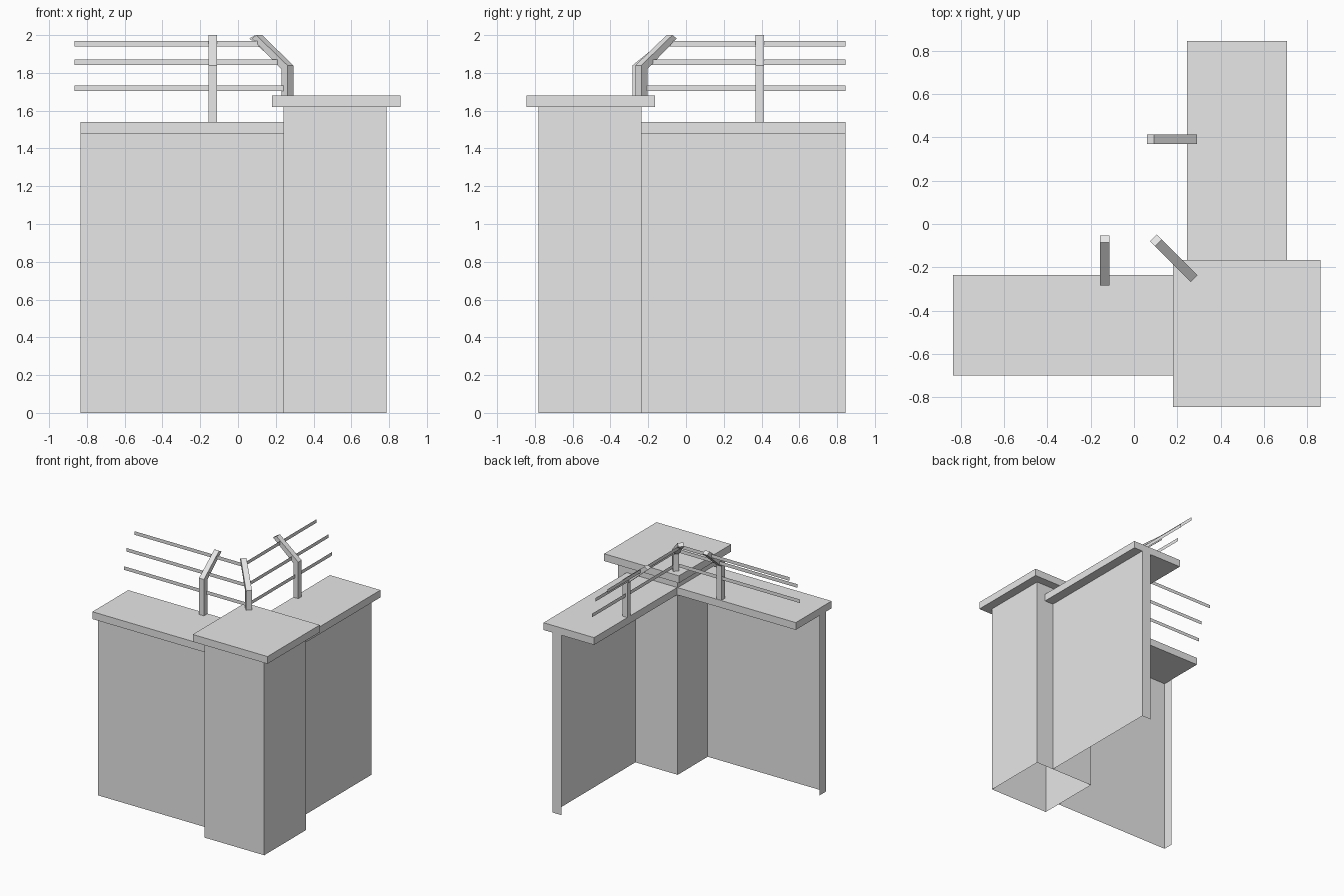
import bpy
from mathutils import Vector

cube = bpy.data.objects.get("Cube")
if cube:
    bpy.data.objects.remove(cube)

grey = bpy.data.materials.new("plain_grey")
grey.use_nodes = True
grey.diffuse_color = (0.8, 0.8, 0.8, 1)
grey.node_tree.nodes["Principled BSDF"].inputs["Base Color"].default_value = (0.8, 0.8, 0.8, 1)


def make(name, verts, faces):
    mesh = bpy.data.meshes.new(name)
    mesh.from_pydata([tuple(v) for v in verts], [], faces)
    mesh.materials.append(grey)
    obj = bpy.data.objects.new(name, mesh)
    bpy.context.collection.objects.link(obj)
    return obj


def prism(name, bottom, top, closed=True):
    """Join two matching loops of points; optionally leave the first end open."""
    n = len(bottom)
    faces = [(i, (i + 1) % n, (i + 1) % n + n, i + n) for i in range(n)]
    faces.append(tuple(range(n, 2 * n)))
    if closed:
        faces.append(tuple(reversed(range(n))))
    return make(name, bottom + top, faces)


def box(name, x, y, z, closed=True):
    loop = [(x[0], y[0]), (x[1], y[0]), (x[1], y[1]), (x[0], y[1])]
    return prism(name, [p + (z[0],) for p in loop], [p + (z[1],) for p in loop], closed)


def sheet(name, path, z0, z1):
    """Thin upright sheet following a plan path."""
    n = len(path)
    verts = [p + (z0,) for p in path] + [p + (z1,) for p in path]
    return make(name, verts, [(i, i + 1, i + 1 + n, i + n) for i in range(n - 1)])


def post(name, start, direction, base, reach):
    """Upright post whose top leans along the given direction."""
    d = Vector(direction + (0,)).normalized()
    side = Vector((-d.y, d.x, 0)) * 0.022
    profile = [(0, base), (0.045, base), (0.045, 1.82), (reach, 1.982),
               (reach - 0.032, 2.0), (0, 1.84)]
    centre = [Vector(start + (0,)) + d * u + Vector((0, 0, z)) for u, z in profile]
    return prism(name, [p + side for p in centre], [p - side for p in centre])


# Corner pillar (hollow, open below) and its cap
box("corner_pillar", (0.24, 0.785), (-0.78, -0.235), (0, 1.62), closed=False)
box("pillar_cap", (0.18, 0.86), (-0.845, -0.165), (1.62, 1.68))

# Wall sheets with a short return at their free ends
sheet("front_wall", [(-0.835, -0.54), (-0.835, -0.625), (0.24, -0.625)], 0, 1.48)
sheet("side_wall", [(0.625, -0.235), (0.625, 0.845), (0.54, 0.845)], 0, 1.48)

# Wall copings
box("front_coping", (-0.835, 0.24), (-0.70, -0.235), (1.48, 1.54))
box("side_coping", (0.245, 0.705), (-0.235, 0.845), (1.48, 1.54))

# Leaning fence posts
post("front_post", (-0.134, -0.283), (0, 1), 1.54, 0.23)
post("side_post", (0.29, 0.391), (-1, 0), 1.54, 0.23)
post("corner_post", (0.277, -0.252), (-1, 1), 1.68, 0.265)

# Flat rails bent around the corner post
for name, corner, z in (("lower", 0.262, 1.704), ("middle", 0.23, 1.842), ("upper", 0.125, 1.94)):
    back = 0.015 - corner
    sheet(name + "_rail", [(-0.865, back), (corner, back), (corner, 0.845)], z, z + 0.029)
